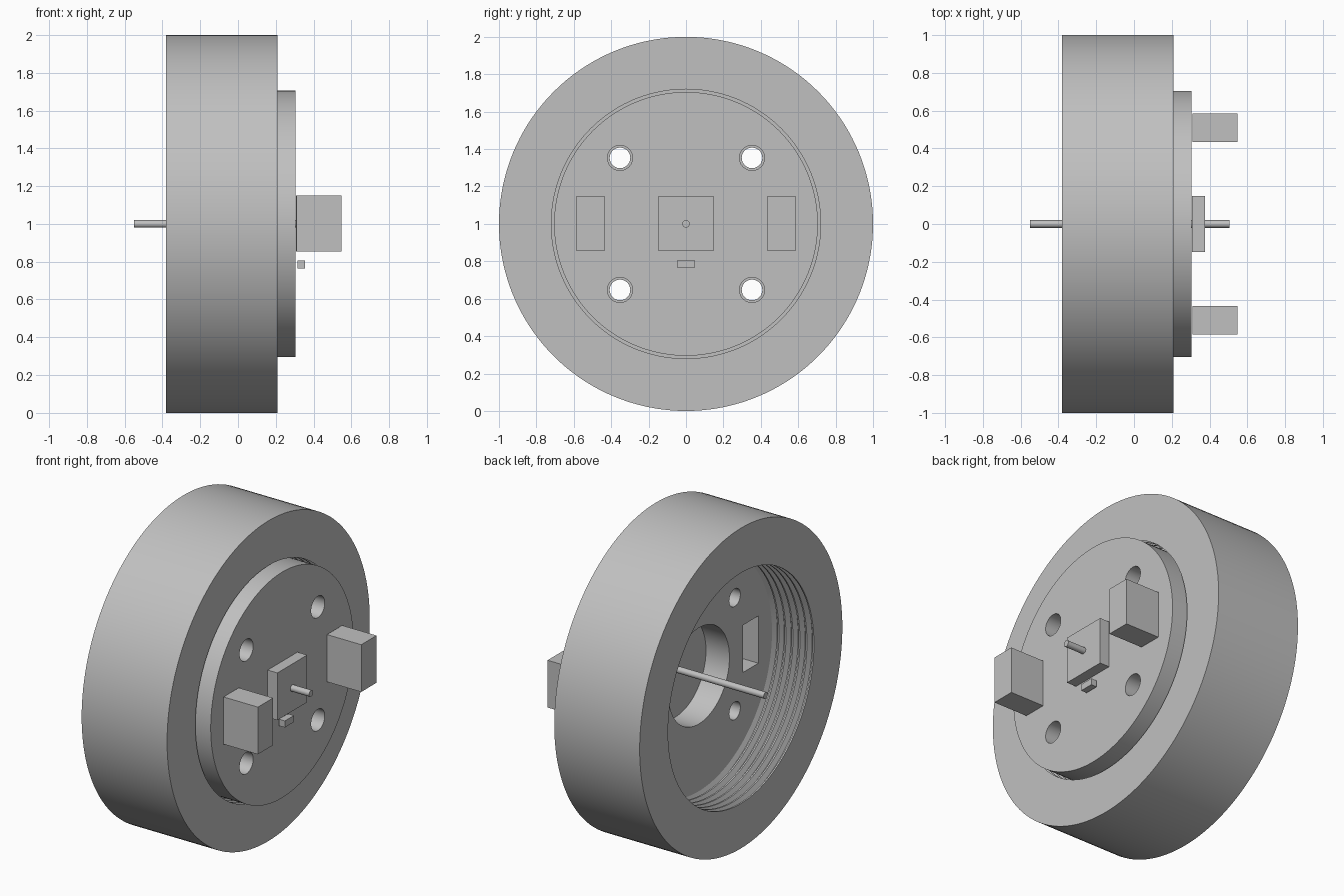
import bpy, bmesh, math

if "Cube" in bpy.data.objects:
    bpy.data.objects.remove(bpy.data.objects["Cube"])

SEG = 144
AXIS_Z = 1.0

metal = bpy.data.materials.new("grey metal")
metal.diffuse_color = (0.53, 0.53, 0.53, 1)
metal.use_nodes = True
metal.node_tree.nodes["Principled BSDF"].inputs["Base Color"].default_value = metal.diffuse_color


def finish(name, bm):
    bmesh.ops.recalc_face_normals(bm, faces=bm.faces)
    mesh = bpy.data.meshes.new(name)
    bm.to_mesh(mesh)
    bm.free()
    mesh.materials.append(metal)
    obj = bpy.data.objects.new(name, mesh)
    bpy.context.collection.objects.link(obj)
    return obj


def lathe(name, profile, seg=SEG):
    """Spin a closed loop of (x, radius) points around the x axis."""
    bm = bmesh.new()
    rings = []
    for i in range(seg):
        a = 2 * math.pi * i / seg
        rings.append([bm.verts.new((x, r * math.cos(a), AXIS_Z + r * math.sin(a)))
                      for x, r in profile])
    n = len(profile)
    for i in range(seg):
        p, q = rings[i], rings[(i + 1) % seg]
        for j in range(n):
            k = (j + 1) % n
            bm.faces.new((p[j], p[k], q[k], q[j]))
    return finish(name, bm)


def rod(name, x0, x1, y, z, r, seg=48):
    """Solid cylinder lying along x."""
    bm = bmesh.new()
    ends = [[bm.verts.new((x, y + r * math.cos(2 * math.pi * i / seg),
                           z + r * math.sin(2 * math.pi * i / seg)))
             for i in range(seg)] for x in (x0, x1)]
    bm.faces.new(ends[0])
    bm.faces.new(ends[1])
    for i in range(seg):
        k = (i + 1) % seg
        bm.faces.new((ends[0][i], ends[0][k], ends[1][k], ends[1][i]))
    return finish(name, bm)


def box(name, x0, x1, y0, y1, z0, z1):
    bm = bmesh.new()
    bmesh.ops.create_cube(bm, size=1)
    for v in bm.verts:
        v.co = (x0 if v.co.x < 0 else x1,
                y0 if v.co.y < 0 else y1,
                z0 if v.co.z < 0 else z1)
    return finish(name, bm)


def cut(obj, cutters):
    """Subtract the cutters, then remove them."""
    bpy.context.view_layer.objects.active = obj
    for c in cutters:
        c.hide_render = True
        mod = obj.modifiers.new("cut", 'BOOLEAN')
        mod.operation = 'DIFFERENCE'
        mod.solver = 'EXACT'
        mod.object = c
        bpy.ops.object.modifier_apply(modifier=mod.name)
        bpy.data.objects.remove(c)


def smooth(obj):
    bpy.ops.object.select_all(action='DESELECT')
    obj.select_set(True)
    bpy.context.view_layer.objects.active = obj
    bpy.ops.object.shade_smooth_by_angle(angle=math.radians(30))


def thread(x0, x1, turns, crest=0.72, root=0.75):
    """Ring grooves with narrow crests and flat roots."""
    p = (x1 - x0) / turns
    pts = []
    for i in range(turns):
        x = x0 + i * p
        pts += [(x, crest), (x + 0.2 * p, crest),
                (x + 0.5 * p, root), (x + 0.7 * p, root)]
    return pts + [(x1, crest)]


# Outer housing with a threaded bore
bore = thread(-0.38, -0.09, 6) + thread(0.07, 0.21, 3)
housing = lathe("threaded_housing", [(0.21, 1.0), (-0.38, 1.0)] + bore)

# Inner web with a large central opening
web = lathe("inner_web", [(-0.09, 0.3), (-0.09, 0.74), (0.072, 0.74), (0.072, 0.3)])

# Cover disc standing proud of the housing
cover = rod("cover_disc", 0.075, 0.305, 0, AXIS_Z, 0.705, SEG)

# Four bolt holes, wider in the cover than in the web
B = 0.353
spots = [(sy * B, AXIS_Z + sz * B) for sy in (-1, 1) for sz in (-1, 1)]
cut(web, [rod("hole_cutter", -0.2, 0.2, y, z, 0.055) for y, z in spots] +
    [box("slot_cutter", -0.2, 0.2, s * 0.51 - 0.075, s * 0.51 + 0.075, 0.855, 1.15)
     for s in (-1, 1)])
cut(cover, [rod("hole_cutter", 0.0, 0.4, y, z, 0.067) for y, z in spots])

# Centre pin
pin = rod("centre_pin", -0.55, 0.505, 0, AXIS_Z, 0.02, 32)

for part in (housing, web, cover, pin):
    smooth(part)

# Blocks on the face of the cover
box("centre_plate", 0.308, 0.375, -0.147, 0.147, 0.855, 1.15)
box("small_tab", 0.315, 0.355, -0.045, 0.045, 0.765, 0.806)
for side, s in (("front", -1), ("back", 1)):
    box(side + "_block", 0.31, 0.547, s * 0.51 - 0.075, s * 0.51 + 0.075, 0.855, 1.15)
